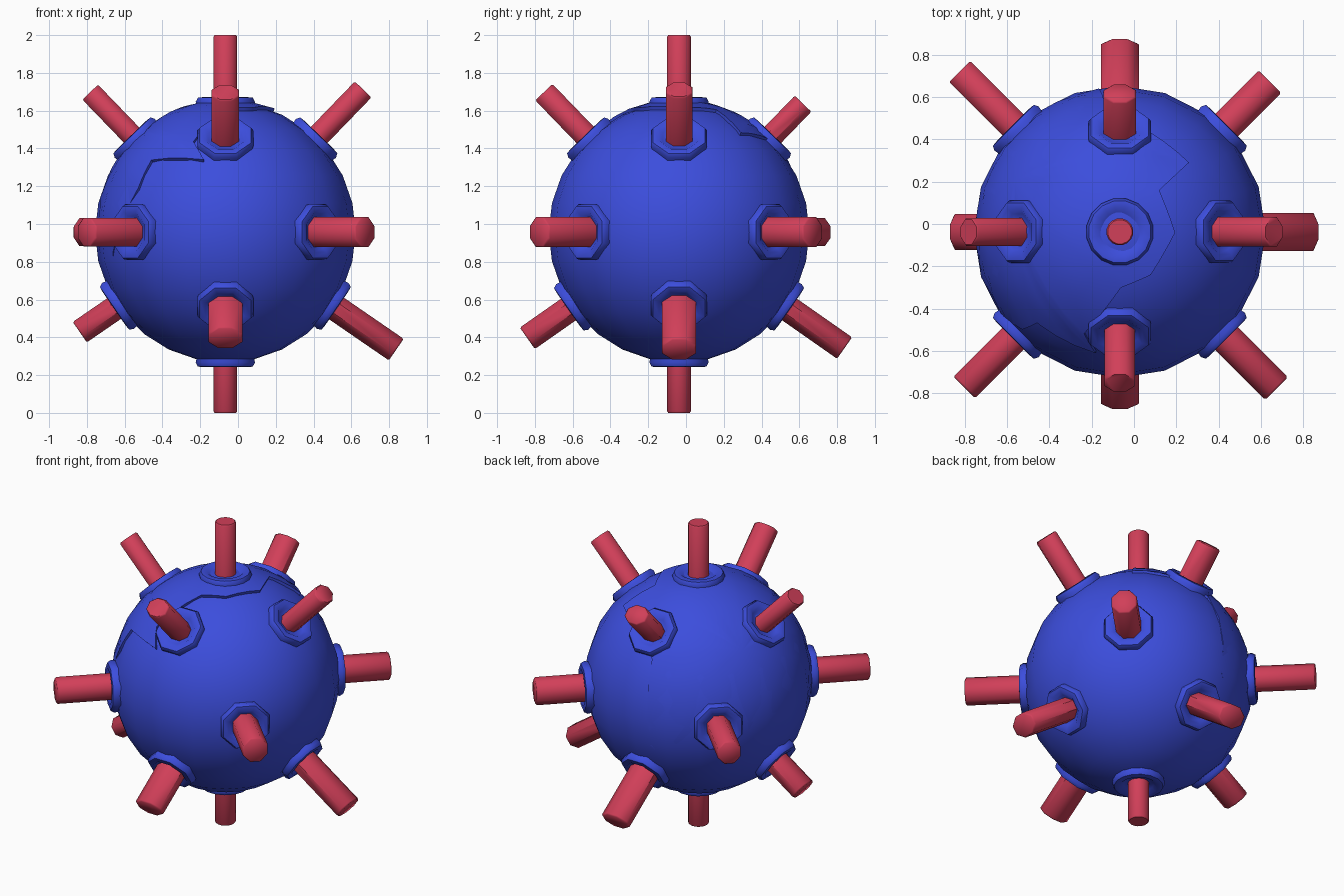
import bpy, bmesh
from math import sin, cos, pi, radians
from mathutils import Vector, Matrix

if "Cube" in bpy.data.objects:
    bpy.data.objects.remove(bpy.data.objects["Cube"])

CENTRE = Vector((-0.067, -0.037, 0.957))
R = 0.69


def material(name, colour):
    m = bpy.data.materials.new(name)
    m.diffuse_color = (*colour, 1)
    m.use_nodes = True
    m.node_tree.nodes["Principled BSDF"].inputs["Base Color"].default_value = m.diffuse_color
    return m


BLUE = material("blue_shell", (0.045, 0.075, 0.72))
RED = material("red_spike", (0.64, 0.05, 0.10))


def finish(bm, name, mat, angle=50):
    bmesh.ops.recalc_face_normals(bm, faces=bm.faces)
    me = bpy.data.meshes.new(name)
    bm.to_mesh(me)
    bm.free()
    ob = bpy.data.objects.new(name, me)
    bpy.context.collection.objects.link(ob)
    me.materials.append(mat)
    bpy.ops.object.select_all(action='DESELECT')
    ob.select_set(True)
    bpy.context.view_layer.objects.active = ob
    bpy.ops.object.shade_smooth_by_angle(angle=radians(angle))
    return ob


def lathe(name, profile, frame, mat, sides, widen=1.0):
    """Revolve (radius, height) points round the local z axis, closed at both ends."""
    bm = bmesh.new()
    rings = []
    for r, h in profile:
        ring = []
        for i in range(sides):
            a = 2 * pi * (i + 0.5) / sides
            ring.append(bm.verts.new(frame @ Vector((r * widen * cos(a), r * sin(a), h))))
        rings.append(ring)
    for a, b in zip(rings, rings[1:]):
        for i in range(sides):
            j = (i + 1) % sides
            bm.faces.new((a[i], a[j], b[j], b[i]))
    bm.faces.new(rings[0])
    bm.faces.new(rings[-1])
    return finish(bm, name, mat)


def outward_frame(azimuth, elevation):
    """Local z points outward, local x stays horizontal."""
    a, e = radians(azimuth), radians(elevation)
    z = Vector((cos(e) * cos(a), cos(e) * sin(a), sin(e)))
    x = Vector((-sin(a), cos(a), 0))
    y = z.cross(x)
    return Matrix.Translation(CENTRE) @ Matrix((x, y, z)).transposed().to_4x4()


# round body
bm = bmesh.new()
bmesh.ops.create_uvsphere(bm, u_segments=20, v_segments=14, radius=R,
                          matrix=Matrix.Translation(CENTRE))
finish(bm, "body", BLUE)

# loosened shell panel with a jagged edge, lifted at its upper side
outline = [(.32, .33, .51), (.18, .20, .634), (.255, 0, .64), (.14, -.20, .645),
           (0, -.26, .64), (-.175, -.478, .466), (-.12, -.57, .37), (-.40, -.43, .37),
           (-.47, -.46, .22), (-.595, -.20, -.285), (-.52, .12, -.43),
           (-.28, .52, -.36), (-.11, .654, -.18), (-.07, .586, .36), (.13, .48, .48)]
points = [Vector(p).normalized() for p in outline]
edge = []
for p, q in zip(points, points[1:] + points[:1]):
    edge += [p.slerp(q, k / 3) for k in range(3)]
middle = Vector((-.5, .25, .4)).normalized()
lift = Vector((.006, -.004, .014))
bm = bmesh.new()
hub = bm.verts.new(CENTRE + lift + middle * R)
rings = []
for k in range(1, 7):
    rings.append([bm.verts.new(CENTRE + lift + middle.slerp(p, k / 6) * R) for p in edge])
rings.append([bm.verts.new(CENTRE + p * (R - 0.05)) for p in edge])
n = len(edge)
for i in range(n):
    j = (i + 1) % n
    bm.faces.new((hub, rings[0][i], rings[0][j]))
    for a, b in zip(rings, rings[1:]):
        bm.faces.new((a[i], b[i], b[j], a[j]))
finish(bm, "cracked_panel", BLUE, 40)

# spikes: name, azimuth, elevation, tip distance, radius, widening, sides
spikes = [
    ("top", 0, 90, 1.043, .064, 1, 16), ("bottom", 0, -90, .957, .064, 1, 16),
    ("upper_right", 0, 46, 1.05, .066, 1.15, 8), ("upper_left", 180, 46, 1.03, .062, 1.15, 8),
    ("upper_front", -90, 46, 1.03, .068, 1.15, 8), ("upper_back", 90, 46, .945, .066, 1.25, 8),
    ("lower_right", 0, -34.5, 1.098, .075, 1.3, 8), ("lower_left", 180, -34.5, .935, .071, 1.3, 8),
    ("lower_front", -90, -35, .98, .075, 1.3, 8), ("lower_back", 90, -35, 1.07, .075, 1.3, 8),
    ("front_right", -45, 0, 1.048, .086, .95, 8), ("front_left", -135, 0, 1.04, .082, .95, 8),
    ("back_right", 45, 0, 1.004, .086, .95, 8), ("back_left", 135, 0, 1.072, .080, .95, 8),
]
collar = [(.145, .62), (.160, .690), (.148, .712), (.115, .715), (.092, .695), (.05, .690)]
for name, az, el, tip, r, widen, sides in spikes:
    frame = outward_frame(az, el)
    lathe(name + "_collar", collar, frame, BLUE, sides)
    lathe(name + "_spike", [(r, .60), (r, tip - .008), (r * .9, tip)],
          frame, RED, sides, widen)
